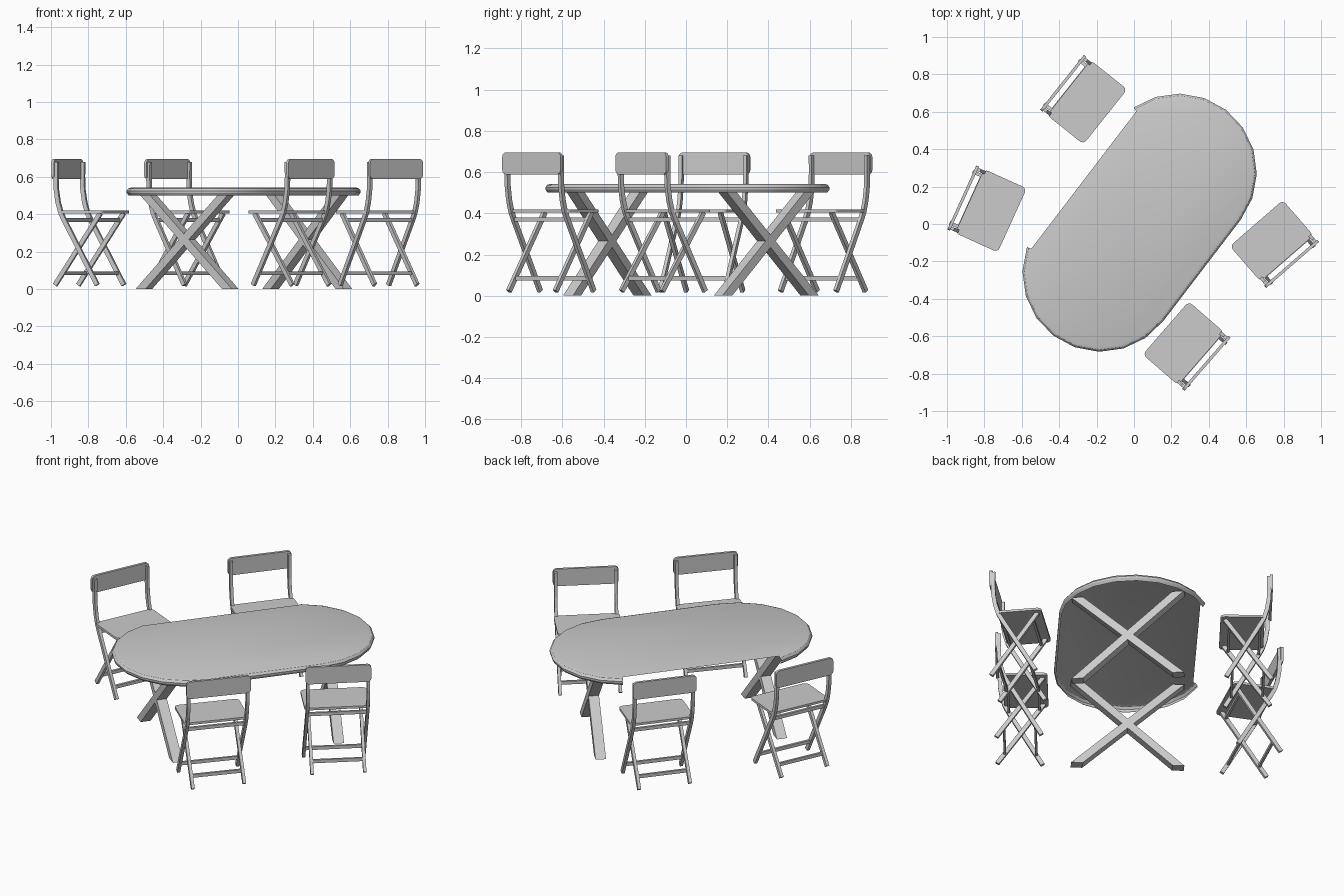
import bpy, bmesh
from math import cos, sin, pi, radians
from mathutils import Matrix, Vector

if "Cube" in bpy.data.objects:
    bpy.data.objects.remove(bpy.data.objects["Cube"])


def finish(bm, name, mat, smooth=False):
    bmesh.ops.recalc_face_normals(bm, faces=bm.faces)
    me = bpy.data.meshes.new(name)
    bm.to_mesh(me)
    bm.free()
    ob = bpy.data.objects.new(name, me)
    bpy.context.collection.objects.link(ob)
    ob.matrix_world = mat
    if smooth:
        bpy.context.view_layer.objects.active = ob
        ob.select_set(True)
        bpy.ops.object.shade_smooth_by_angle(angle=radians(30))
        ob.select_set(False)
    return ob


def prism(bm, outline, offset):
    """Extrude a closed 3D outline along an offset vector."""
    a = [bm.verts.new(p) for p in outline]
    b = [bm.verts.new(Vector(p) + Vector(offset)) for p in outline]
    bm.faces.new(a)
    bm.faces.new(b[::-1])
    for i in range(len(a)):
        j = (i + 1) % len(a)
        bm.faces.new((a[i], b[i], b[j], a[j]))


def rounded(w, h, r, n=4):
    """Rounded rectangle, centred, as 2D points."""
    pts = []
    for k, (sx, sy) in enumerate(((1, 1), (-1, 1), (-1, -1), (1, -1))):
        for i in range(n + 1):
            t = (k + i / n) * pi / 2
            pts.append((sx * (w / 2 - r) + r * cos(t), sy * (h / 2 - r) + r * sin(t)))
    return pts


def strip(path, y, width, thick):
    """Bar following an (x, z) path, as mitred quads swept across y."""
    bm = bmesh.new()
    P = [Vector(p) for p in path]
    rings = []
    for i, p in enumerate(P):
        d = (P[min(i + 1, len(P) - 1)] - P[max(i - 1, 0)]).normalized()
        nrm = Vector((-d.y, d.x)) * thick / 2
        a, b = p + nrm, p - nrm
        rings.append([bm.verts.new(c) for c in (
            (a.x, y - width / 2, a.y), (a.x, y + width / 2, a.y),
            (b.x, y + width / 2, b.y), (b.x, y - width / 2, b.y))])
    bm.faces.new(rings[0])
    bm.faces.new(rings[-1])
    for r, s in zip(rings, rings[1:]):
        for i in range(4):
            j = (i + 1) % 4
            bm.faces.new((r[i], r[j], s[j], s[i]))
    return bm


def place(x, y, angle):
    return Matrix.Translation((x, y, 0)) @ Matrix.Rotation(radians(angle), 4, 'Z')


# Table top: stadium shell with a hanging rim, rim left open along one long side
table = place(0.03, 0.007, 52.6)
HALF = 0.34
bm = bmesh.new()
rings = []
for r, z in ((0.395, 0.543), (0.41, 0.538), (0.42, 0.525), (0.419, 0.515), (0.408, 0.50)):
    ring = [bm.verts.new((HALF + r * cos(t), r * sin(t), z))
            for t in (pi / 2 - pi * k / 10 for k in range(1, 11))]
    ring += [bm.verts.new((-HALF + r * cos(t), r * sin(t), z))
             for t in (-pi / 2 - pi * k / 10 for k in range(0, 10))]
    rings.append(ring)
bm.faces.new(rings[0][::-1])
for a, b in zip(rings, rings[1:]):
    for i in range(len(a) - 1):
        bm.faces.new((a[i], a[i + 1], b[i + 1], b[i]))
top = finish(bm, "table_top", table, True)
if top.data.polygons[0].normal.z < 0:
    top.data.flip_normals()

# Crossed table legs
for name, x, y, ang in (("front", -0.272, -0.382, -36.5), ("back", 0.37, 0.39, -47)):
    for s in (-1, 1):
        bm = bmesh.new()
        h, b, d = 0.033, 0.288 * s, 0.03
        prism(bm, [(-b - h, -d, 0), (-b + h, -d, 0), (b + h, -d, 0.53), (b - h, -d, 0.53)],
              (0, 2 * d, 0))
        finish(bm, f"table_leg_{name}_{'a' if s < 0 else 'b'}", place(x, y, ang))


# Folding chair, facing local +x
def chair(tag, mat):
    bm = bmesh.new()
    prism(bm, [(x, y, 0.405) for x, y in rounded(0.25, 0.375, 0.025)], (0, 0, 0.014))
    finish(bm, f"seat_{tag}", mat)

    bm = bmesh.new()
    prism(bm, [(-0.155, y, 0.642 + z) for y, z in rounded(0.375, 0.106, 0.022)], (-0.016, 0, 0))
    finish(bm, f"backrest_{tag}", mat)

    post = [(-0.15, 0.68), (-0.151, 0.60), (-0.148, 0.53), (-0.138, 0.465),
            (-0.122, 0.41), (-0.105, 0.375), (0.092, 0.022)]
    brace = [(0.1, 0.405), (-0.165, 0.022)]
    for s, side in ((-1, "right"), (1, "left")):
        finish(strip(post, s * 0.172, 0.018, 0.024), f"back_post_{side}_{tag}", mat)
        finish(strip(brace, s * 0.15, 0.018, 0.024), f"rear_leg_{side}_{tag}", mat)

    # Cross rails: two near the floor, two below the seat
    for name, x, z, w in (("low_front", 0.057, 0.085, 0.335), ("low_rear", -0.121, 0.085, 0.3),
                          ("high_front", 0.075, 0.37, 0.3), ("high_rear", -0.1, 0.37, 0.335)):
        finish(strip([(x, z - 0.01), (x, z + 0.01)], 0, w, 0.014), f"rail_{name}_{tag}", mat)


for i, (x, y, ang) in enumerate(((-0.251, 0.651, -38.5), (-0.765, 0.071, -24.4),
                                 (0.736, -0.09, 131), (0.264, -0.638, 139))):
    chair(i + 1, place(x, y, ang))
